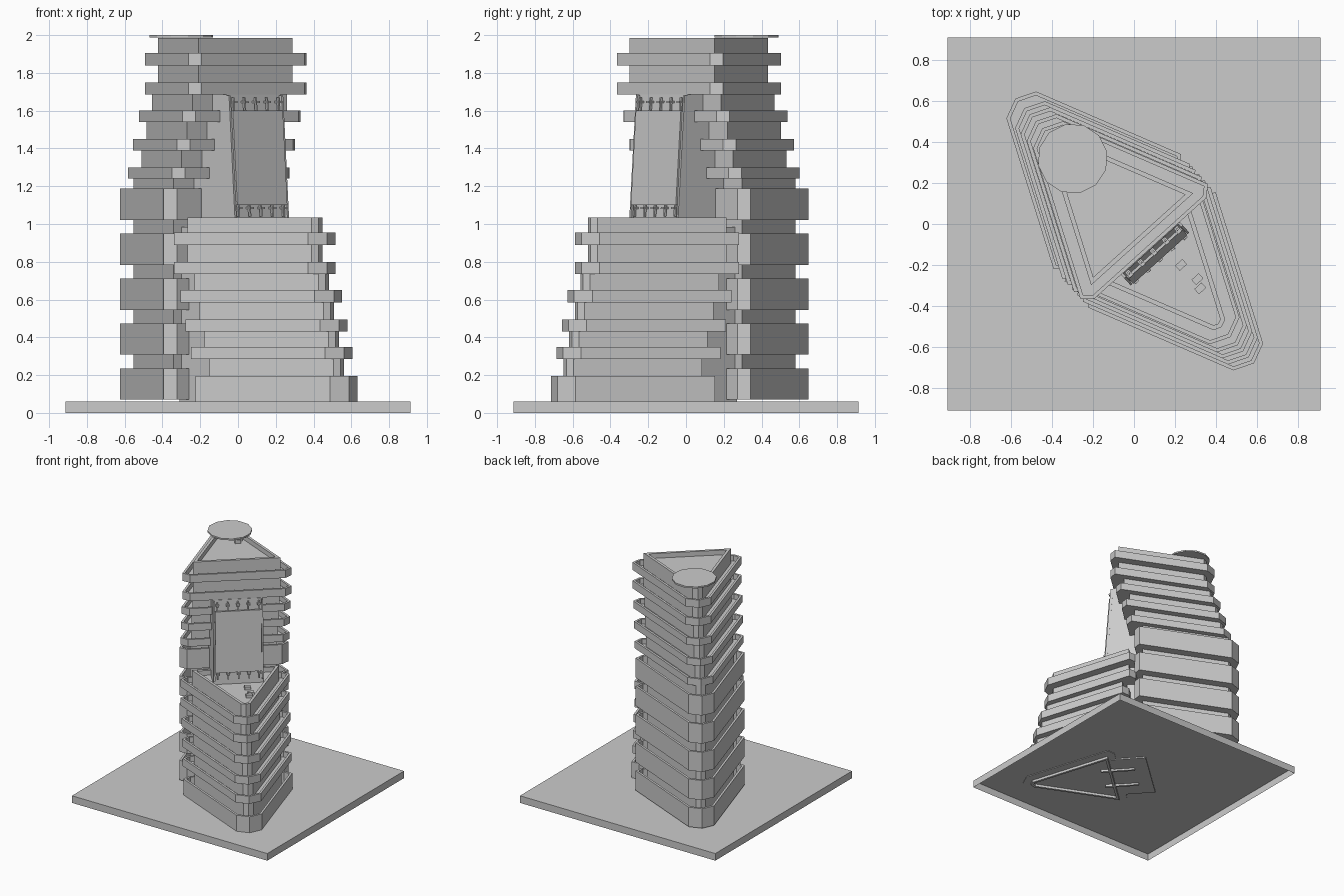
import bpy, bmesh, math
from mathutils import Vector

if "Cube" in bpy.data.objects:
    bpy.data.objects.remove(bpy.data.objects["Cube"])

A = math.radians(42)
C, S = math.cos(A), math.sin(A)


def world(u, v, z):
    """Tower frame (u along the dividing line, v toward the front tip) to world."""
    u -= 0.02
    return (u * C + v * S, u * S - v * C, z)


def make(name, loops, caps=(True, True)):
    """Skin a stack of equal-length loops, optionally capping the ends."""
    bm = bmesh.new()
    rings = [[bm.verts.new(p) for p in loop] for loop in loops]
    n = len(rings[0])
    for a, b in zip(rings, rings[1:]):
        for i in range(n):
            j = (i + 1) % n
            bm.faces.new((a[i], a[j], b[j], b[i]))
    for ring, cap in ((rings[0], caps[0]), (rings[-1], caps[1])):
        if cap:
            bm.faces.new(ring)
    bmesh.ops.recalc_face_normals(bm, faces=bm.faces)
    me = bpy.data.meshes.new(name)
    bm.to_mesh(me)
    bm.free()
    ob = bpy.data.objects.new(name, me)
    bpy.context.collection.objects.link(ob)
    return ob


def inset(poly, d):
    """Move every edge of a counter-clockwise outline inward by d."""
    out, n = [], len(poly)
    for i in range(n):
        p, q, r = (Vector(poly[(i + k) % n]) for k in (-1, 0, 1))
        e, f = (q - p).normalized(), (r - q).normalized()
        n1, n2 = Vector((-e.y, e.x)), Vector((-f.y, f.x))
        out.append(tuple(q + (n1 + n2) * d / (1 + n1.dot(n2))))
    return out


def full(half):
    """Mirror a half outline whose first point lies on the centre line."""
    return half + [(-x, y) for x, y in reversed(half[1:])]


# Wing outlines measured from the rounded tip
BALCONY = full([(0, 0), (0.098, 0.042), (0.42, 0.745), (0.367, 0.79)])
CORE = full([(0, 0.066), (0.038, 0.08), (0.336, 0.73)])


def tray(name, outline, wall, tip, sign, z0, z1, floor):
    def lp(poly, z):
        return [world(x, tip + sign * y, z) for x, y in poly]
    inner = inset(outline, wall)
    make(name, [lp(outline, z0), lp(outline, z1), lp(inner, z1), lp(inner, floor)])


def side_prism(name, prof, u0, u1):
    """Extrude a (v, z) side profile from u0 to u1."""
    make(name, [[world(u, v, z) for v, z in prof] for u in (u0, u1)])


def block(name, u0, u1, v0, v1, z0, z1):
    side_prism(name, [(v0, z0), (v1, z0), (v1, z1), (v0, z1)], u0, u1)


def wing(name, sign, levels, roof):
    """Stack of balcony trays, each carrying a recessed storey."""
    for i, (z0, z1, tip) in enumerate(levels):
        last = i == len(levels) - 1
        top = roof if last else levels[i + 1][0] + 0.005
        tray(f"{name}_balcony_{i}", BALCONY, 0.018, tip, sign, z0, z1,
             z0 + 0.3 * (z1 - z0))
        tray(f"{name}_storey_{i}", CORE, 0.022, tip, sign, z0 + 0.005, top,
             top - (0.04 if last else 0.002))


# Ground slab, open underneath
h = 0.912
square = [(-h, -h), (h, -h), (h, h), (-h, h)]
make("ground_slab", [[(x, y, z) for x, y in square] for z in (0, 0.06)], (False, True))

# Front (low) wing leans back as it rises
wing("front_wing", -1, [(0.055, 0.195, 0.899), (0.285, 0.35, 0.86), (0.43, 0.495, 0.82),
                        (0.585, 0.65, 0.78), (0.735, 0.80, 0.727), (0.89, 0.955, 0.727)], 1.035)

# Rear (tall) wing: five deep bands, then slimmer ones stepping forward
rear = [(0.07 + 0.238 * i, 0.235 + 0.238 * i, -0.844) for i in range(5)]
rear += [(1.24, 1.30, -0.78), (1.39, 1.45, -0.74), (1.54, 1.60, -0.695),
         (1.685, 1.75, -0.648), (1.84, 1.905, -0.648)]
wing("rear_wing", 1, rear, 1.985)

# Core joining the wings
block("centre_core", -0.28, 0.28, -0.13, 0.02, 0.05, 0.985)
block("centre_core_low", -0.28, 0.28, -0.13, 0.15, 0.05, 0.6)

# Foundation walls under the slab
foot = [inset(CORE, d) for d in (0, 0.02)]
make("foundation_wall", [[world(x, 0.899 - y, z) for x, y in foot[k]]
                         for k, z in ((0, 0.06), (0, 0.035), (1, 0.035), (1, 0.06))],
     (False, False))
for s in (-1, 1):
    block(f"foundation_fin_{s}", s * 0.12 - 0.01, s * 0.12 + 0.01, -0.02, 0.25, 0.035, 0.06)

# Atrium shaft with leaning front
side_prism("atrium", [(-0.2, 0.99), (0.195, 0.99), (0.145, 1.685), (-0.2, 1.685)], -0.192, 0.192)


def lean(z, off):
    return (0.195 - (z - 0.99) * 0.072 + off, z)


# Glass screen, side frames and bracket rows
side_prism("glass_screen", [lean(1.10, 0.014), lean(1.10, 0.028),
                            lean(1.60, 0.028), lean(1.60, 0.014)], -0.178, 0.178)
for s in (-1, 1):
    u = s * 0.187
    side_prism(f"screen_frame_{s}", [lean(1.03, 0), lean(1.03, 0.02),
                                     lean(1.68, 0.02), lean(1.68, 0)], u - 0.006, u + 0.006)
for i in range(5):
    u = -0.16 + 0.08 * i
    for tag, z0, z1 in (("upper", 1.595, 1.67), ("lower", 1.04, 1.105)):
        side_prism(f"{tag}_bracket_{i}", [lean(z0, 0.008), lean(z0, 0.02),
                                          lean(z1, 0.02), lean(z1, 0.008)], u - 0.005, u + 0.005)
        zm = z0 + 0.6 * (z1 - z0)
        side_prism(f"{tag}_strut_{i}", [lean(zm, -0.01), lean(zm, 0.035),
                                        lean(zm + 0.012, 0.035), lean(zm + 0.012, -0.01)],
                   u - 0.012, u + 0.012)

# Rooftop plant boxes
for i, (u, v) in enumerate([(0.057, 0.303), (0.07, 0.408), (0.05, 0.451)]):
    block(f"front_roof_box_{i}", u - 0.024, u + 0.024, v - 0.017, v + 0.017, 0.99, 1.02)
for i, (u, v) in enumerate([(0.057, -0.31), (0.07, -0.35), (0.05, -0.40)]):
    block(f"rear_roof_box_{i}", u - 0.024, u + 0.024, v - 0.015, v + 0.015, 1.94, 1.975)

# Landing pad over the rear tip
ring = [(-0.30 + 0.172 * math.cos(math.tau * k / 12 + 0.2),
         0.32 + 0.172 * math.sin(math.tau * k / 12 + 0.2)) for k in range(12)]
make("landing_pad", [[(x, y, z) for x, y in ring] for z in (1.987, 2.0)])
